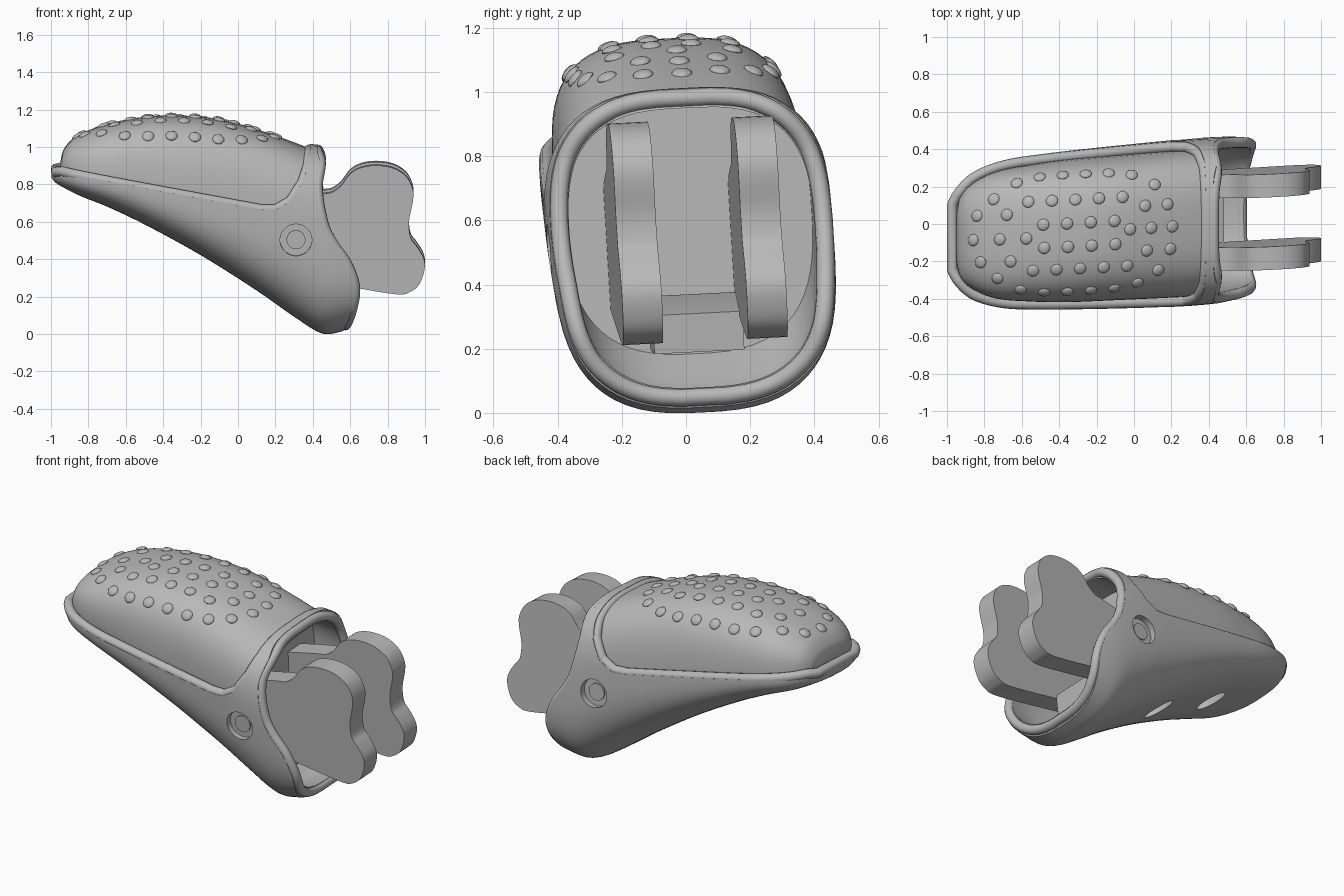
import bpy, bmesh, math
from mathutils import Vector, Matrix
from mathutils.bvhtree import BVHTree

cube = bpy.data.objects.get("Cube")
if cube:
    bpy.data.objects.remove(cube, do_unlink=True)

grey = bpy.data.materials.new("plain grey")
grey.use_nodes = True
grey.diffuse_color = (0.48, 0.48, 0.48, 1)
grey.node_tree.nodes["Principled BSDF"].inputs["Base Color"].default_value = (0.48, 0.48, 0.48, 1)

UPPER, LOWER = 3, 2.8  # roundness of the sections above and below their widest height

# Stations along x: x, bottom, widest height, top, half width
SHELL = [(-.998, .84, .87, .9, .08), (-.98, .815, .87, .93, .18), (-.93, .785, .865, .99, .275),
         (-.85, .745, .86, 1.05, .345), (-.7, .685, .845, 1.1, .395), (-.5, .59, .805, 1.14, .415),
         (-.2, .425, .735, 1.13, .43), (.1, .235, .665, 1.08, .44), (.3, .095, .6, 1.02, .443),
         (.45, .005, .52, 1.01, .44), (.55, .015, .46, 1, .433), (.7, .06, .38, 1, .41)]
DOME = [(-.95, .92, .12), (-.935, .98, .2), (-.88, 1.045, .27), (-.75, 1.105, .335), (-.55, 1.152, .365),
        (-.35, 1.167, .38), (-.1, 1.147, .385), (.15, 1.077, .39), (.4, .985, .395)]
# Middle line of the lip: x, height
SEAM = [(-.972, .875), (-.94, .88), (.12, .687), (.2, .685), (.28, .73), (.345, .83), (.375, .92), (.385, 1.01)]
# Opening edge: height, x
EDGE = [(-.1, .5), (.04, .57), (.15, .61), (.27, .625), (.4, .58), (.5, .51),
        (.6, .46), (.8, .425), (.93, .442), (.99, .425), (1.3, .42)]


def sample(table, t):
    """Smooth interpolation of the rows of a table keyed on their first value."""
    t = min(max(t, table[0][0]), table[-1][0])
    i = next(k for k in range(len(table) - 1) if t <= table[k + 1][0])
    a, b = table[i], table[i + 1]
    before, after = table[max(i - 1, 0)], table[min(i + 2, len(table) - 1)]
    h = b[0] - a[0]
    u = (t - a[0]) / h
    out = []
    for k in range(1, len(a)):
        m0 = (b[k] - before[k]) / (b[0] - before[0]) * h
        m1 = (after[k] - a[k]) / (after[0] - a[0]) * h
        out.append((2*u**3 - 3*u*u + 1) * a[k] + (u**3 - 2*u*u + u) * m0
                   + (3*u*u - 2*u**3) * b[k] + (u**3 - u*u) * m1)
    return out


def finish(name, bm):
    bmesh.ops.recalc_face_normals(bm, faces=bm.faces)
    mesh = bpy.data.meshes.new(name)
    bm.to_mesh(mesh)
    bm.free()
    mesh.materials.append(grey)
    obj = bpy.data.objects.new(name, mesh)
    bpy.context.collection.objects.link(obj)
    return obj


def loft(name, rows, segs=64):
    """Skin rounded sections given as x, bottom, widest height, top, half width."""
    bm = bmesh.new()
    rings = []
    for x, zb, zw, zt, hw in rows:
        ring = []
        for i in range(segs):
            a = 2 * math.pi * (i + .5) / segs
            c, s = math.cos(a), math.sin(a)
            e, reach = (2 / UPPER, zt - zw) if s > 0 else (2 / LOWER, zb - zw)
            ring.append(bm.verts.new((x, math.copysign(abs(c) ** e, c) * hw, zw + reach * abs(s) ** e)))
        rings.append(ring)
    for r, q in zip(rings, rings[1:]):
        for i in range(segs):
            j = (i + 1) % segs
            bm.faces.new((r[i], r[j], q[j], q[i]))
    bm.faces.new(rings[0])
    bm.faces.new(rings[-1])
    return finish(name, bm)


def steps(keys, n=6):
    return [a + (b - a) * k / n for a, b in zip(keys, keys[1:]) for k in range(n)] + [keys[-1]]


def prism(name, outline, y0, y1):
    bm = bmesh.new()
    face = bm.faces.new([bm.verts.new((x, y0, z)) for x, z in outline])
    geom = bmesh.ops.extrude_face_region(bm, geom=[face])["geom"]
    bmesh.ops.translate(bm, vec=(0, y1 - y0, 0), verts=[v for v in geom if isinstance(v, bmesh.types.BMVert)])
    return finish(name, bm)


def cylinder(name, loc, radius, depth, axis="Y", scale=(1, 1, 1)):
    bm = bmesh.new()
    turn = Matrix.Rotation(math.pi / 2, 4, "X") if axis == "Y" else Matrix()
    bmesh.ops.create_cone(bm, cap_ends=True, segments=40, radius1=radius, radius2=radius, depth=depth,
                          matrix=Matrix.Translation(loc) @ Matrix.Diagonal((*scale, 1)) @ turn)
    return finish(name, bm)


def evaluated_mesh(obj):
    bpy.context.view_layer.update()
    return bpy.data.meshes.new_from_object(obj.evaluated_get(bpy.context.evaluated_depsgraph_get()))


def cut(obj, cutters):
    for cutter in cutters:
        cutter.hide_render = True
        mod = obj.modifiers.new("cut", "BOOLEAN")
        mod.operation, mod.solver, mod.object = "DIFFERENCE", "EXACT", cutter
    mesh = evaluated_mesh(obj)
    obj.modifiers.clear()
    obj.data = mesh


def bead(name, points, radius):
    """Closed round tube through points on one side and their mirror images."""
    half = [p for p in points if p[1] > .03]
    curve = bpy.data.curves.new(name, "CURVE")
    curve.dimensions, curve.bevel_depth, curve.bevel_resolution = "3D", radius, 4
    pts = half + [(x, -y, z) for x, y, z in reversed(half)]
    line = curve.splines.new("POLY")
    line.points.add(len(pts) - 1)
    for p, co in zip(line.points, pts):
        p.co = (*co, 1)
    line.use_cyclic_u = True
    path = bpy.data.objects.new(name + "_path", curve)
    bpy.context.collection.objects.link(path)
    bm = bmesh.new()
    bm.from_mesh(evaluated_mesh(path))
    bpy.data.objects.remove(path)
    return finish(name, bm)


def on_shell(x, z, inset):
    """Point on the left side of the shell, set in by a distance."""
    zb, zw, zt, hw = sample(SHELL, x)
    z = min(max(z, zb + inset), zt - inset)
    u, p = ((z - zw) / (zt - inset - zw), UPPER) if z > zw else ((zw - z) / (zw - zb - inset), LOWER)
    return (x, max(hw - inset, 0) * max(1 - u ** p, 0) ** (1 / p), z)


# Outer shell, dome and the pocket at the open end
shell = loft("shell", [(x, *sample(SHELL, x)) for x in steps([r[0] for r in SHELL])])
dome_rows = []
for x in steps([r[0] for r in DOME]):
    zt, hw = sample(DOME, x)
    zw = sample(SHELL, x)[1]
    dome_rows.append((x, zw - .06, zw, zt, hw))
dome = loft("dome", dome_rows)
cavity_rows = []
for x in steps([.25, .8], 16):
    zb, zw, zt, hw = sample(SHELL, x)
    cavity_rows.append((x, zb + .055, zw, min(zt, 1.005) - .055, hw - .057))
cavity = loft("cavity_cutter", cavity_rows)

lip_line = SEAM[1:] + [(.385, 1.4), (-1.2, 1.4), (-1.2, .88)]
edge_line = [(sample(EDGE, z)[0], z) for z in steps([r[0] for r in EDGE], 4)]
cutters = [cavity, prism("seam_cutter", lip_line, -1, 1),
           prism("end_cutter", edge_line + [(1.3, 1.3), (1.3, -.1)], -1, 1)]
for side in (-1, 1):
    cutters.append(cylinder("screw_cutter", (.31, side * .46, .525), .085, .11))
for x, z in ((-.18, .44), (-.59, .645)):
    cutters.append(cylinder("slot_cutter", (x, 0, z), 1, .2, "Z", (.055, .11, 1)))
cut(shell, cutters)
cut(dome, [cavity])

# Rounded lip round the dome and rim round the opening
lip_points = [on_shell(x0 + (x1 - x0) * k / 30, z0 + (z1 - z0) * k / 30, .029)
              for (x0, z0), (x1, z1) in zip(SEAM, SEAM[1:]) for k in range(30)]
lip = bead("lip", lip_points, .028)
rim_heights = [.514 - .473 * math.cos(math.pi * k / 60) for k in range(61)]
rim = bead("rim", [on_shell(sample(EDGE, z)[0], z, .029) for z in rim_heights], .028)

# Screws in the side recesses
screws = [cylinder("screw", (.31, s * .406, .525), .05, .016) for s in (-1, 1)]

# Two paddles and the bridge joining them
OUTLINE = [(.24, .72), (.44, .76), (.5, .77), (.55, .805), (.6, .87), (.66, .903), (.74, .914), (.83, .9),
           (.9, .855), (.935, .785), (.935, .72), (.915, .62), (.922, .53), (.957, .48), (.992, .42), (.998, .36),
           (.97, .28), (.92, .238), (.85, .225), (.62, .262), (.24, .335)]
keyed = [(i, *p) for i, p in enumerate(OUTLINE)]
smooth_outline = [sample(keyed, t) for t in steps(list(range(len(OUTLINE))), 4)]
paddles = [prism("paddle", smooth_outline, y - .062, y + .062) for y in (-.195, .193)]
bridge = prism("bridge", [(.24, .2), (.47, .19), (.48, .31), (.3, .37), (.24, .37)], -.14, .14)

# Grip studs in rows on the dome: offset, first x, count, spacing
ROWS = [(.315, -.75, 8, .123), (.185, -.565, 5, .126), (.06, -.485, 4, .127), (-.065, -.48, 4, .127),
        (-.185, -.54, 5, .126), (-.31, -.73, 7, .125), (-.01, -.86, 3, .142), (.01, -.02, 3, .113),
        (.12, -.84, 2, .16), (.13, .06, 2, .12), (-.13, -.82, 2, .16), (-.11, .07, 2, .125), (-.22, .13, 1, 0)]
tree = BVHTree.FromPolygons([v.co for v in dome.data.vertices], [p.vertices for p in dome.data.polygons])
bm = bmesh.new()
for offset, x0, count, gap in ROWS:
    for k in range(count):
        x = x0 + k * gap
        y = offset * (1 - .35 * (abs(x + .3) / .45) ** 4) if abs(offset) > .25 else offset
        hit, normal, _, _ = tree.ray_cast(Vector((x, y, 2)), Vector((0, 0, -1)))
        turn = normal.to_track_quat("Z", "Y").to_matrix().to_4x4()
        bmesh.ops.create_uvsphere(bm, u_segments=16, v_segments=10, radius=.032, matrix=Matrix.Translation(hit)
                                  @ turn @ Matrix.Diagonal((1, 1, .45, 1)))
studs = finish("studs", bm)

# Remove the cutters, then give every part the slight turn and roll of the body
for cutter in cutters:
    bpy.data.objects.remove(cutter)
bpy.ops.object.select_all(action="DESELECT")
for obj in [shell, dome, lip, rim, bridge, studs] + screws + paddles:
    for v in obj.data.vertices:
        x, y, z = v.co
        v.co.y = y + .05 * x - .06 * (z - .5)
        v.co.z = z + .05 * y
    obj.select_set(True)
    bpy.context.view_layer.objects.active = obj
bpy.ops.object.shade_smooth_by_angle(angle=math.radians(35))
